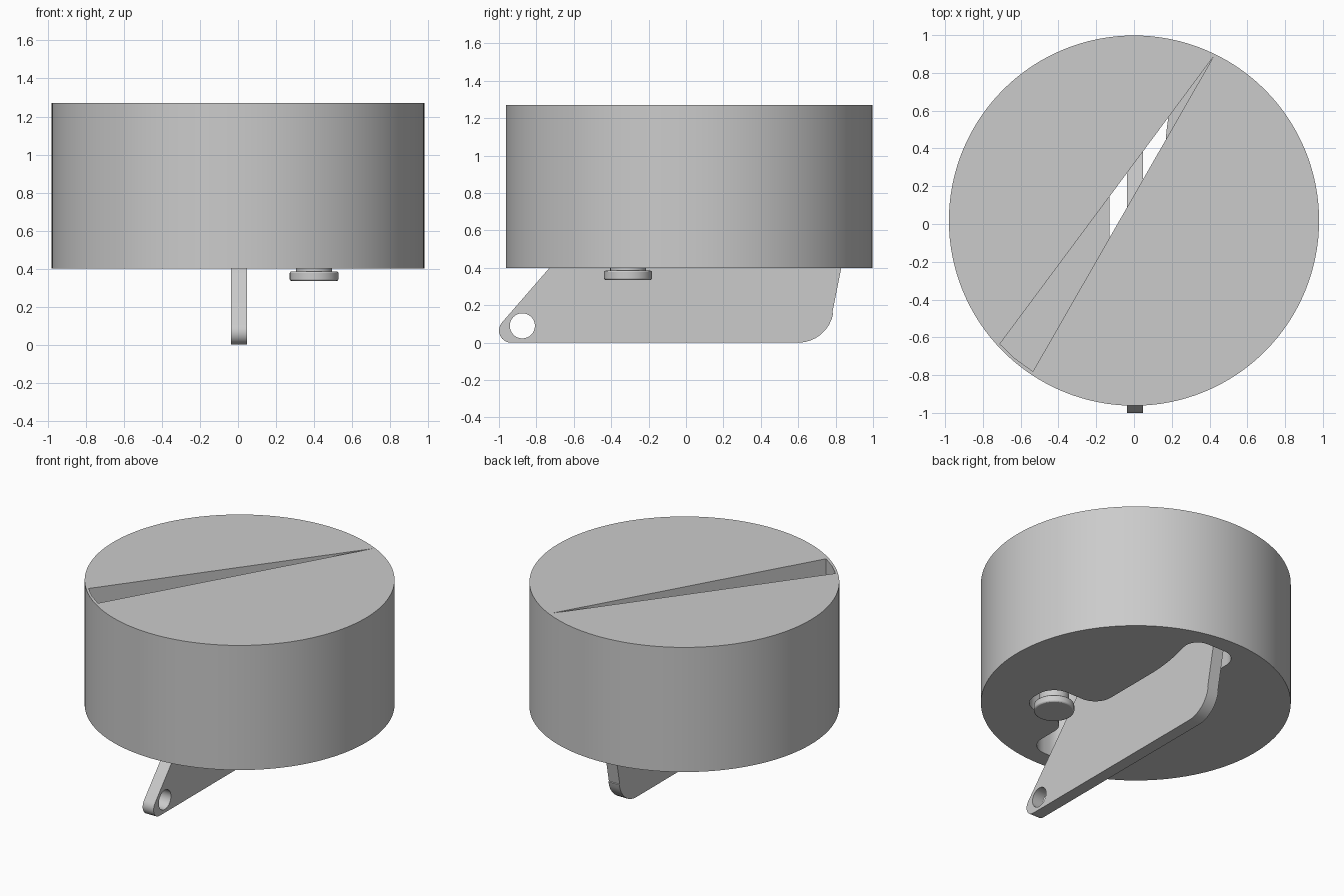
import bpy, bmesh
from math import sin, cos, pi, radians

if "Cube" in bpy.data.objects:
    bpy.data.objects.remove(bpy.data.objects["Cube"])

CY = 0.018  # body axis in y


def finish(bm, name, angle=30):
    bmesh.ops.recalc_face_normals(bm, faces=bm.faces)
    me = bpy.data.meshes.new(name)
    bm.to_mesh(me)
    bm.free()
    ob = bpy.data.objects.new(name, me)
    bpy.context.collection.objects.link(ob)
    smooth(ob, angle)
    return ob


def smooth(ob, angle=30):
    bpy.ops.object.select_all(action='DESELECT')
    bpy.context.view_layer.objects.active = ob
    ob.select_set(True)
    bpy.ops.object.shade_smooth_by_angle(angle=radians(angle))


def prism(name, pts, lo, hi, axis='z', corner=0.0):
    """Extrude an outline along z (x,y outline) or along x (y,z outline)."""
    bm = bmesh.new()
    put = (lambda a, b: (a, b, lo)) if axis == 'z' else (lambda a, b: (lo, a, b))
    bm.faces.new([bm.verts.new(put(a, b)) for a, b in pts])
    if corner:
        bmesh.ops.bevel(bm, geom=bm.verts[:], offset=corner, segments=8,
                        profile=0.5, affect='VERTICES')
    ext = bmesh.ops.extrude_face_region(bm, geom=bm.faces[:])
    d = hi - lo
    bmesh.ops.translate(bm, verts=[v for v in ext['geom'] if isinstance(v, bmesh.types.BMVert)],
                        vec=(0, 0, d) if axis == 'z' else (d, 0, 0))
    return finish(bm, name)


def circle(cx, cy, r, n=96):
    return [(cx + r * cos(2 * pi * i / n), cy + r * sin(2 * pi * i / n)) for i in range(n)]


def arc(cx, cy, r, a0, a1, n=8):
    return [(cx + r * cos(radians(a0 + (a1 - a0) * i / n)),
             cy + r * sin(radians(a0 + (a1 - a0) * i / n))) for i in range(n + 1)]


def cut(ob, cutter):
    cutter.hide_render = True
    m = ob.modifiers.new('cut', 'BOOLEAN')
    m.operation, m.solver, m.object = 'DIFFERENCE', 'EXACT', cutter
    bpy.context.view_layer.objects.active = ob
    # the cut goes ahead of any later modifiers
    bpy.ops.object.modifier_move_to_index(modifier='cut', index=0)
    bpy.ops.object.modifier_apply(modifier='cut')
    bpy.data.objects.remove(cutter)


# Round body
body = prism('body', circle(0, CY, 0.98, 128), 0.40, 1.27)

# Tapered slot in the top, with its wide end following the rim
wedge = [(0.42, 0.885), (-0.71, -0.635)] + \
        arc(0, CY, 0.962, 223.8, 235.0, 4) + [(-0.535, -0.78)]
cut(body, prism('slot_cutter', [wedge[0], wedge[1], (-0.63, -0.712), wedge[-1]], 0.88, 1.4))

# Channel in the underside with a side arm around the button
channel = [(-0.13, -0.84), (0.165, -0.84), (0.165, -0.46), (0.545, -0.46),
           (0.545, -0.16), (0.165, -0.16), (0.165, 0.5), (0.25, 0.88), (-0.13, 0.88)]
cut(body, prism('channel_cutter', channel, 0.3, 0.9, corner=0.125))
smooth(body)

# Flat lever with rounded ends
lever_outline = (arc(-0.935, 0.065, 0.065, 270, 140)
                 + [(-0.73, 0.40), (-0.42, 0.76), (0.855, 0.52), (0.83, 0.40), (0.782, 0.16)]
                 + arc(0.60, 0.19, 0.19, -10, -90))
lever = prism('lever', lever_outline, -0.036, 0.048, axis='x')
cut(lever, prism('pivot_hole_cutter', circle(-0.875, 0.09, 0.067, 48), -0.2, 0.2, axis='x'))
smooth(lever)

# Button: stem and flat head with softened rim
prism('button_stem', circle(0.40, -0.31, 0.095, 48), 0.37, 0.90)
head = prism('button_head', circle(0.40, -0.31, 0.128, 64), 0.335, 0.385)
bev = head.modifiers.new('rim', 'BEVEL')
bev.width, bev.segments, bev.limit_method = 0.008, 2, 'ANGLE'
